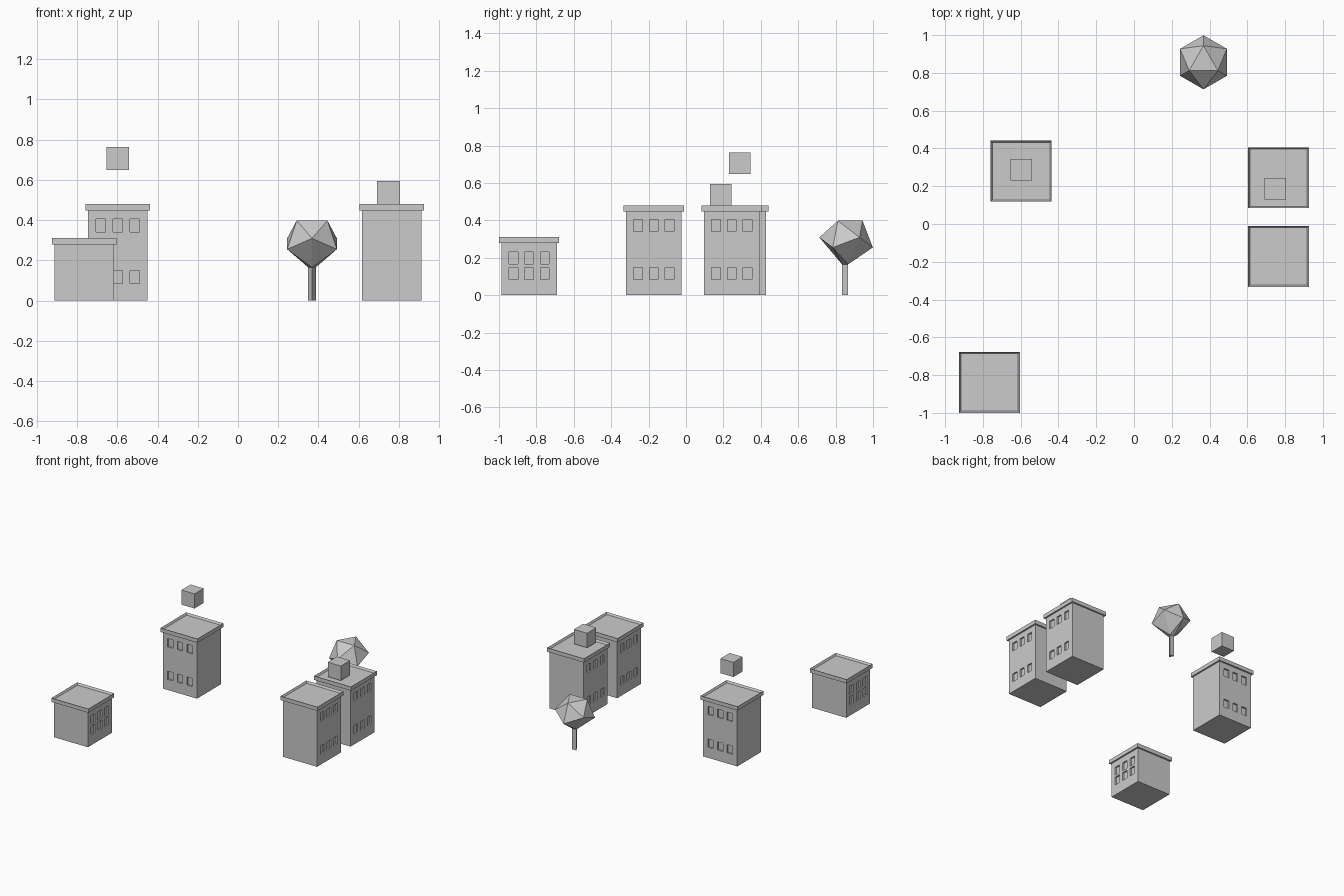
import bpy, bmesh, math
from mathutils import Matrix, Vector

if "Cube" in bpy.data.objects:
    bpy.data.objects.remove(bpy.data.objects["Cube"])

grey = bpy.data.materials.new("plain_grey")
grey.use_nodes = True
colour = (0.6, 0.6, 0.6, 1)
grey.diffuse_color = colour
grey.node_tree.nodes["Principled BSDF"].inputs["Base Color"].default_value = colour

BODY, RIM, SLAB = 0.297, 0.0125, 0.031      # wall width, roof overhang, roof thickness
PITCH, WIN_W, WIN_H = 0.084, 0.047, 0.065   # window spacing and size
ROWS_LOW = (0.116, 0.198)
ROWS_TALL = (0.116, 0.373)


def finish(bm, name, location=(0, 0, 0), turn=0):
    bmesh.ops.recalc_face_normals(bm, faces=bm.faces)
    mesh = bpy.data.meshes.new(name)
    bm.to_mesh(mesh)
    bm.free()
    mesh.materials.append(grey)
    ob = bpy.data.objects.new(name, mesh)
    ob.location = location
    ob.rotation_euler.z = turn
    bpy.context.collection.objects.link(ob)
    return ob


def box(size, z_low):
    bm = bmesh.new()
    bmesh.ops.create_cube(bm, size=1)
    w, d, h = size
    bmesh.ops.transform(bm, verts=bm.verts, matrix=Matrix.Translation((0, 0, z_low + h / 2))
                        @ Matrix.Diagonal((w, d, h, 1)))
    return bm


def slice_at(bm, point, normal):
    geom = bm.verts[:] + bm.edges[:] + bm.faces[:]
    bmesh.ops.bisect_plane(bm, geom=geom, plane_co=point, plane_no=normal)


def building(name, x, y, height, rows, turn):
    # Walls with recessed windows on two opposite sides
    bm = box((BODY, BODY, height - SLAB), 0)
    columns = (-PITCH, 0, PITCH)
    for s in (-0.5, 0.5):
        for c in columns:
            slice_at(bm, (c + s * WIN_W, 0, 0), (1, 0, 0))
        for r in rows:
            slice_at(bm, (0, 0, r + s * WIN_H), (0, 0, 1))
    bm.normal_update()

    def is_window(f):
        p = f.calc_center_median()
        return (abs(f.normal.y) > 0.9
                and any(abs(p.x - c) < 0.01 for c in columns)
                and any(abs(p.z - r) < 0.01 for r in rows))

    panes = [f for f in bm.faces if is_window(f)]
    bmesh.ops.inset_individual(bm, faces=panes, thickness=0, depth=-0.012)
    finish(bm, name + "_walls", (x, y, 0), turn)

    # Roof slab with a raised rim
    width = BODY + 2 * RIM
    bm = box((width, width, SLAB), height - SLAB)
    bm.normal_update()
    top = max(bm.faces, key=lambda f: f.calc_center_median().z)
    bmesh.ops.inset_individual(bm, faces=[top], thickness=RIM)
    bmesh.ops.translate(bm, verts=top.verts, vec=(0, 0, -0.016))
    finish(bm, name + "_roof", (x, y, 0), turn)


QUARTER = math.pi / 2
building("low_house", -0.765, -0.839, 0.31, ROWS_LOW, QUARTER)
building("left_tower", -0.598, 0.28, 0.479, ROWS_TALL, 0)
building("front_tower", 0.765, -0.172, 0.479, ROWS_TALL, QUARTER)
building("back_tower", 0.765, 0.245, 0.479, ROWS_TALL, QUARTER)

# Small boxes: one on a roof, one hovering above another
finish(box((0.114, 0.114, 0.115), 0.479), "roof_box", (0.749, 0.186, 0))
finish(box((0.114, 0.114, 0.115), 0.648), "floating_box", (-0.598, 0.288, 0))


def triangle(radius, z, start):
    return [Vector((radius * math.cos(a), radius * math.sin(a), z))
            for a in (start + k * math.tau / 3 for k in range(3))]


# Tree crown: stacked triangles narrowing to the three-sided trunk
TREE = (0.368, 0.856, 0)
FOOT = 0.022
layers = (triangle(0.088, 0.398, QUARTER) + triangle(0.143, 0.309, -QUARTER)
          + triangle(0.143, 0.255, QUARTER) + triangle(FOOT, 0.165, -QUARTER))
bm = bmesh.new()
for p in layers:
    bm.verts.new(p)
bmesh.ops.convex_hull(bm, input=bm.verts)
finish(bm, "tree_crown", TREE)

# Tree trunk
bm = bmesh.new()
for p in triangle(FOOT, 0, -QUARTER) + triangle(FOOT, 0.166, -QUARTER):
    bm.verts.new(p)
bmesh.ops.convex_hull(bm, input=bm.verts)
finish(bm, "tree_trunk", TREE)
